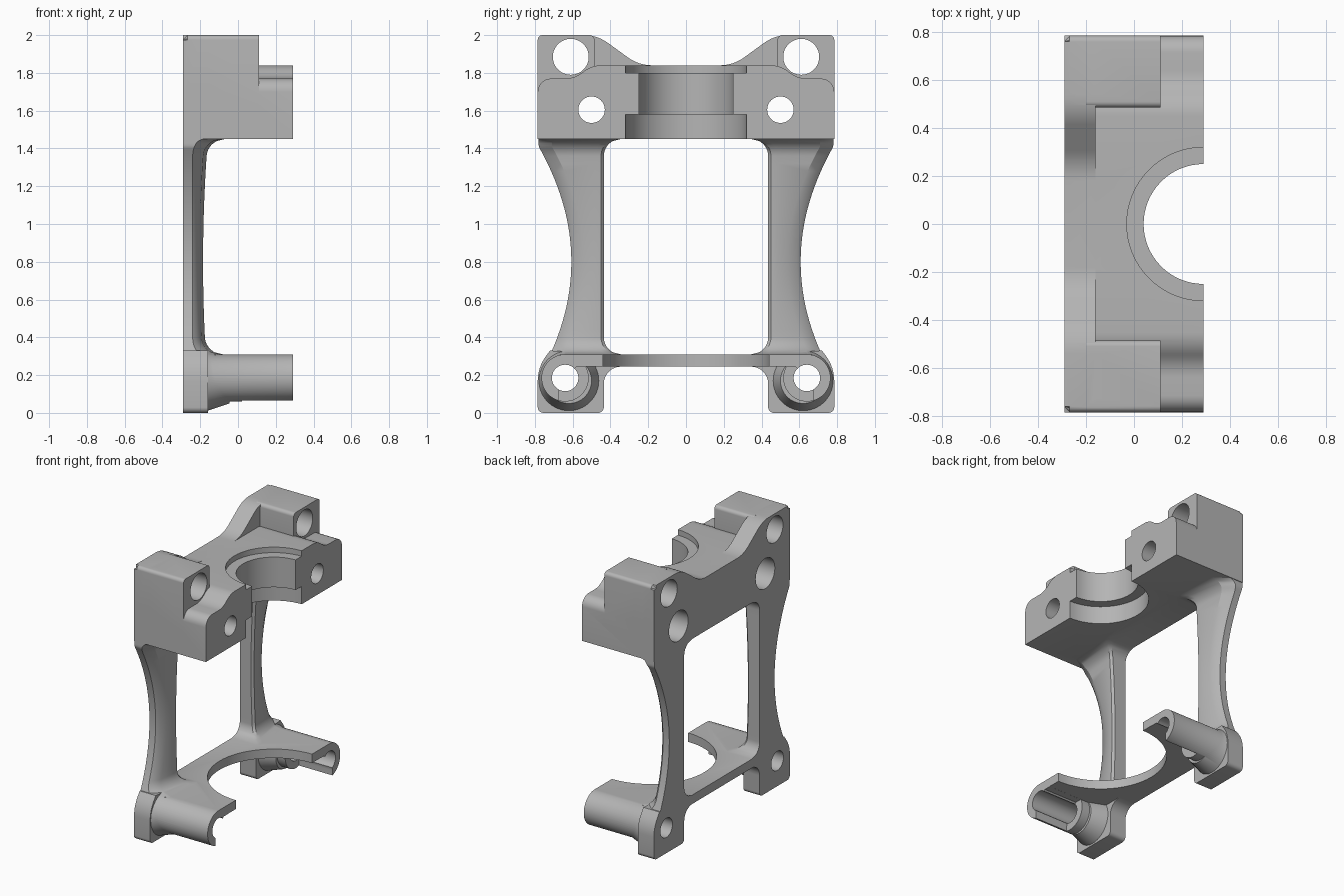
import bpy, bmesh, math
from mathutils import Vector, Matrix

cube = bpy.data.objects.get("Cube")
if cube:
    bpy.data.objects.remove(cube, do_unlink=True)

metal = bpy.data.materials.new("matte grey metal")
metal.use_nodes = True
grey = (0.46, 0.46, 0.46, 1)
metal.diffuse_color = grey
metal.node_tree.nodes["Principled BSDF"].inputs["Base Color"].default_value = grey

BACK, FRONT = -0.29, 0.29


def finish(bm, name):
    bmesh.ops.recalc_face_normals(bm, faces=bm.faces)
    mesh = bpy.data.meshes.new(name)
    bm.to_mesh(mesh)
    bm.free()
    obj = bpy.data.objects.new(name, mesh)
    bpy.context.collection.objects.link(obj)
    mesh.materials.append(metal)
    return obj


def rounded(points, steps=6):
    """Outline with (a, b, corner length) points; corners become conic arcs."""
    out = []
    for i, (a, b, r) in enumerate(points):
        p = Vector((a, b))
        if not r:
            out.append(p)
            continue
        start = p + (Vector(points[i - 1][:2]) - p).normalized() * r
        end = p + (Vector(points[(i + 1) % len(points)][:2]) - p).normalized() * r
        w = math.cos((p - start).angle(end - p) / 2)
        for k in range(steps + 1):
            t = k / steps
            c0, c1, c2 = (1 - t) ** 2, 2 * w * t * (1 - t), t * t
            out.append((start * c0 + p * c1 + end * c2) / (c0 + c1 + c2))
    return out


def loft(name, rings, bevel_top=0):
    bm = bmesh.new()
    rows = [[bm.verts.new(p) for p in ring] for ring in rings]
    n = len(rows[0])
    for lo, hi in zip(rows, rows[1:]):
        for i in range(n):
            j = (i + 1) % n
            bm.faces.new((lo[i], lo[j], hi[j], hi[i]))
    bm.faces.new(rows[0])
    bm.faces.new(rows[-1])
    if bevel_top:
        edges = [e for e in bm.edges if all(v.co.x < BACK + 0.001 and v.co.z > 1.8 for v in e.verts)]
        bmesh.ops.bevel(bm, geom=edges, offset=bevel_top, segments=1, affect='EDGES')
    return finish(bm, name)


def slab(name, points, x0, x1, side=1, bevel_top=0):
    """Outline in y and z, extruded along x."""
    pts = rounded(points)
    return loft(name, [[(x, side * p.x, p.y) for p in pts] for x in (x0, x1)], bevel_top)


def rod(name, axis, start, length, r0, r1=None):
    bm = bmesh.new()
    turn = Matrix.Rotation(math.pi / 2, 4, 'Y') if axis == 'X' else Matrix()
    mat = Matrix.Translation(start) @ turn @ Matrix.Translation((0, 0, length / 2))
    bmesh.ops.create_cone(bm, cap_ends=True, segments=64, radius1=r0,
                          radius2=r0 if r1 is None else r1, depth=length, matrix=mat)
    return finish(bm, name)


def combine(body, tool, operation):
    mod = body.modifiers.new("join", 'BOOLEAN')
    mod.operation, mod.solver, mod.object = operation, 'EXACT', tool
    bpy.context.view_layer.objects.active = body
    bpy.ops.object.modifier_apply(modifier=mod.name)
    bpy.data.objects.remove(tool, do_unlink=True)


def mirrored(half):
    return half + [(-y, z, r) for y, z, r in reversed(half)]


def column(side):
    """Waisted leg, flaring into the block above and the shelf below."""
    low, high, flare = 0.31, 1.45, 0.09
    zs = [low + flare * k / 8 for k in range(9)]
    zs += [0.4 + 0.96 * k / 24 for k in range(1, 24)]
    zs += [high - flare * k / 8 for k in range(8, -1, -1)]
    rings = []
    for z in [low - 0.03] + zs + [high + 0.03]:
        d = min(max(min(z - low, high - z), 0), flare)
        f = flare - math.sqrt(flare ** 2 - (flare - d) ** 2)
        outer = min(0.78, 0.607 + (z - 0.8) ** 2 / 2.15)
        inner = 0.435 - f
        front = -0.185 + 0.06 * (z - 0.8) ** 2 + f
        edge = -0.24 + f * 0.6
        sec = [(BACK, outer), (edge, outer), (edge + 0.02, outer - 0.02),
               (front - 0.018, outer - 0.07), (front, inner + 0.05),
               (front, inner + 0.015), (front - 0.015, inner), (BACK, inner)]
        rings.append([(x, side * y, z) for x, y in sec])
    return loft("column", rings)


# Upper bearing block with stepped shoulders
body = slab("bracket", mirrored([(0.785, 1.45, 0), (0.785, 1.77, 0.07), (0.59, 1.77, 0.05),
                                 (0.5, 1.84, 0.05)]), BACK + 0.02, FRONT)

# Back web rising to the lugs, with a chamfered rear top edge
web = slab("back_web", mirrored([(0.785, 1.45, 0), (0.785, 2, 0.025), (0.47, 2, 0.07),
                                 (0.25, 1.84, 0.07)]), BACK, -0.16, bevel_top=0.022)
combine(body, web, 'UNION')

for s in (1, -1):
    # Upper lug, leg, foot, and sleeve
    parts = [
        slab("upper_lug", [(0.785, 1.6, 0), (0.785, 2, 0.025), (0.485, 2, 0.025), (0.485, 1.6, 0)],
             -0.2, 0.11, s),
        column(s),
        slab("foot", [(0.435, 0, 0.03), (0.785, 0, 0.03), (0.785, 0.24, 0.07), (0.72, 0.33, 0),
                      (0.35, 0.305, 0), (0.335, 0.245, 0), (0.435, 0.245, 0.09)], BACK, -0.16, s),
        rod("sleeve", 'X', (-0.2, s * 0.64, 0.185), FRONT + 0.2, 0.125),
        rod("sleeve_root", 'X', (-0.165, s * 0.62, 0.17), 0.12, 0.16, 0.12),
    ]
    for part in parts:
        combine(body, part, 'UNION')

# Lower shelf
shelf = slab("shelf", mirrored([(0.64, 0.245, 0), (0.64, 0.31, 0)]), BACK, FRONT)
combine(body, shelf, 'UNION')

# Bearing bore, its two recesses and the shelf cut-out
for z, height, radius in ((1.4, 0.6, 0.25), (1.8, 0.15, 0.32), (1.4, 0.18, 0.32), (0.2, 0.2, 0.44)):
    combine(body, rod("bore_cutter", 'Z', (FRONT, 0, z), height, radius), 'DIFFERENCE')

# Bolt holes and the open underside of each sleeve
for s in (1, -1):
    for x, y, z, length, radius in ((-0.4, 0.61, 1.885, 0.8, 0.095), (-0.4, 0.5, 1.605, 0.8, 0.07),
                                    (-0.4, 0.5, 1.605, 0.4, 0.11), (-0.4, 0.64, 0.185, 0.8, 0.07)):
        combine(body, rod("hole_cutter", 'X', (x, s * y, z), length, radius), 'DIFFERENCE')
    slot = slab("slot_cutter", [(0.45, 0.02, 0), (0.675, 0.02, 0), (0.675, 0.12, 0.02),
                                (0.64, 0.185, 0), (0.58, 0.244, 0), (0.45, 0.244, 0)], 0.02, 0.35, s)
    combine(body, slot, 'DIFFERENCE')

bpy.ops.object.select_all(action='DESELECT')
body.select_set(True)
bpy.context.view_layer.objects.active = body
bpy.ops.object.shade_smooth_by_angle(angle=math.radians(28))
